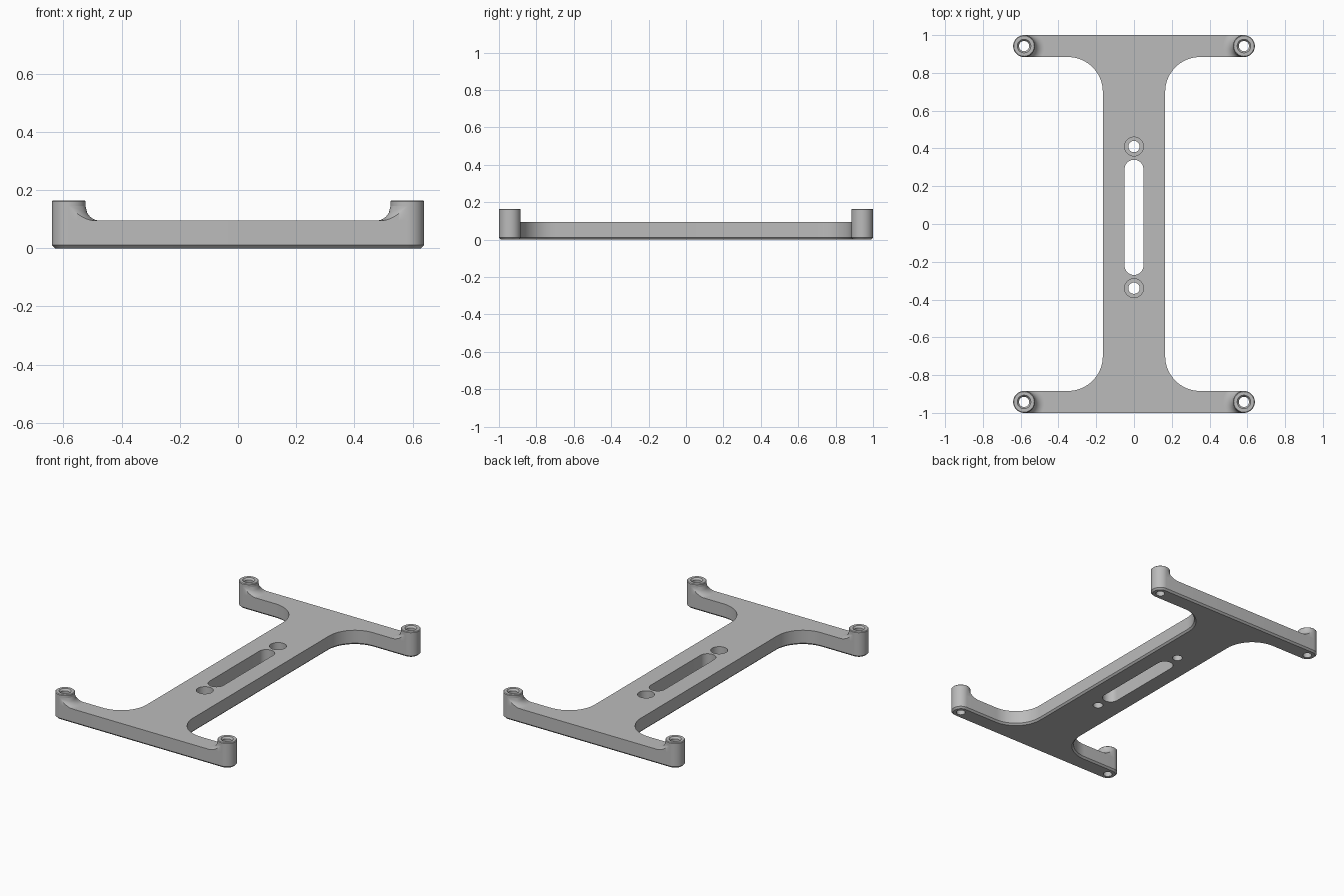
import bpy, bmesh
from math import sin, cos, pi, sqrt, radians

if "Cube" in bpy.data.objects:
    bpy.data.objects.remove(bpy.data.objects["Cube"])

grey = bpy.data.materials.new("plain grey")
grey.use_nodes = True
grey.diffuse_color = (0.5, 0.5, 0.5, 1)
grey.node_tree.nodes["Principled BSDF"].inputs["Base Color"].default_value = (0.5, 0.5, 0.5, 1)

THICK, TOP = 0.095, 0.165            # plate thickness, boss height
BX, BY, BR = 0.582, 0.942, 0.058     # boss position and radius
BORE, FILLET = 0.027, 0.05
HALF_W, CORNER = 0.165, 0.185        # spine half width, inner corner radius
SEG = 48


def finish(name, bm, angle=30):
    bmesh.ops.recalc_face_normals(bm, faces=bm.faces)
    mesh = bpy.data.meshes.new(name)
    bm.to_mesh(mesh)
    bm.free()
    mesh.materials.append(grey)
    ob = bpy.data.objects.new(name, mesh)
    bpy.context.collection.objects.link(ob)
    smooth(ob, angle)
    return ob


def smooth(ob, angle=30):
    bpy.ops.object.select_all(action="DESELECT")
    ob.select_set(True)
    bpy.context.view_layer.objects.active = ob
    bpy.ops.object.shade_smooth_by_angle(angle=radians(angle))


def arc(cx, cy, r, a0, a1, n):
    angles = [radians(a0 + (a1 - a0) * i / n) for i in range(n + 1)]
    return [(cx + r * cos(a), cy + r * sin(a)) for a in angles]


def prism(bm, outline, z0, z1):
    base = bm.faces.new([bm.verts.new((x, y, z0)) for x, y in outline])
    rim = list(base.edges)
    top = bmesh.ops.extrude_face_region(bm, geom=[base], use_keep_orig=True)["geom"]
    for v in top:
        if isinstance(v, bmesh.types.BMVert):
            v.co.z = z1
    return rim


def lathe(bm, profile, cx, cy, closed=False):
    # Revolve (radius, z) points; open profiles get end caps
    rings = [[bm.verts.new((cx + r * cos(2 * pi * i / SEG), cy + r * sin(2 * pi * i / SEG), z))
              for i in range(SEG)] for r, z in profile]
    pairs = list(zip(rings, rings[1:]))
    if closed:
        pairs.append((rings[-1], rings[0]))
    else:
        bm.faces.new(rings[0])
        bm.faces.new(rings[-1])
    for a, b in pairs:
        for i in range(SEG):
            j = (i + 1) % SEG
            bm.faces.new((a[i], a[j], b[j], b[i]))


# Frame: one quarter of the outline, mirrored round
quarter = arc(HALF_W + CORNER, BY - BR - CORNER, CORNER, 180, 90, 16)
quarter += arc(BX, BY, BR, -90, 90, SEG // 2)
right_side = [(x, -y) for x, y in reversed(quarter)] + quarter
outline = right_side + [(-x, y) for x, y in reversed(right_side)]
bm = bmesh.new()
rim = prism(bm, outline, 0, THICK)
bmesh.ops.bevel(bm, geom=rim, offset=0.011, segments=1, affect="EDGES")
frame = finish("frame", bm)

# Cutter: slot, two counterbored holes, four boss bores
bm = bmesh.new()
slot = arc(0, 0.29, 0.05, 0, 180, 24) + arc(0, -0.22, 0.05, 180, 360, 24)
prism(bm, slot, -0.1, 0.3)
for y in (0.41, -0.34):
    lathe(bm, [(0.03, -0.1), (0.03, 0.035), (0.05, 0.035), (0.05, 0.3)], 0, y)
for sx in (-1, 1):
    for sy in (-1, 1):
        lathe(bm, [(BORE, -0.1), (BORE, 0.3)], sx * BX, sy * BY)
cutter = finish("hole_cutter", bm)
cutter.hide_render = True
cut = frame.modifiers.new("holes", "BOOLEAN")
cut.operation = "DIFFERENCE"
cut.solver = "EXACT"
cut.object = cutter
smooth(frame)
bpy.ops.object.modifier_apply(modifier=cut.name)
smooth(frame)
bpy.data.objects.remove(cutter)

# Bosses, each blended into its arm by a clipped concave fillet
reach = BR + FILLET
for sx, side in ((-1, "right"), (1, "left")):
    for sy, end in ((-1, "front"), (1, "back")):
        cx, cy = sx * BX, sy * BY
        bm = bmesh.new()
        lathe(bm, [(BR, THICK), (BR, TOP - 0.004), (BR - 0.004, TOP), (0.036, TOP),
                   (BORE, TOP - 0.012), (BORE, THICK)], cx, cy, closed=True)
        finish(f"{end}_{side}_boss", bm)

        bm = bmesh.new()
        rows = []
        for i in range(41):
            a = -pi / 2 + pi * i / 40
            limit = min(reach, BR / max(abs(sin(a)), 0.01))
            row = []
            for k in range(11):
                r = BR + (limit - BR) * k / 10
                z = THICK + FILLET - sqrt(max(0, FILLET ** 2 - (r - reach) ** 2))
                row.append((r, z))
            row.append((limit, THICK))
            rows.append([bm.verts.new((cx - sx * r * cos(a), cy + r * sin(a), z)) for r, z in row])
        for a, b in zip(rows, rows[1:]):
            for k in range(11):
                bm.faces.new((a[k], a[k + 1], b[k + 1], b[k]))
        bmesh.ops.remove_doubles(bm, verts=bm.verts, dist=0.00005)
        # Turn the open patch to face upward
        bmesh.ops.recalc_face_normals(bm, faces=bm.faces)
        flip = sum(f.normal.z * f.calc_area() for f in bm.faces) < 0
        fillet = finish(f"{end}_{side}_fillet", bm)
        if flip:
            fillet.data.flip_normals()
